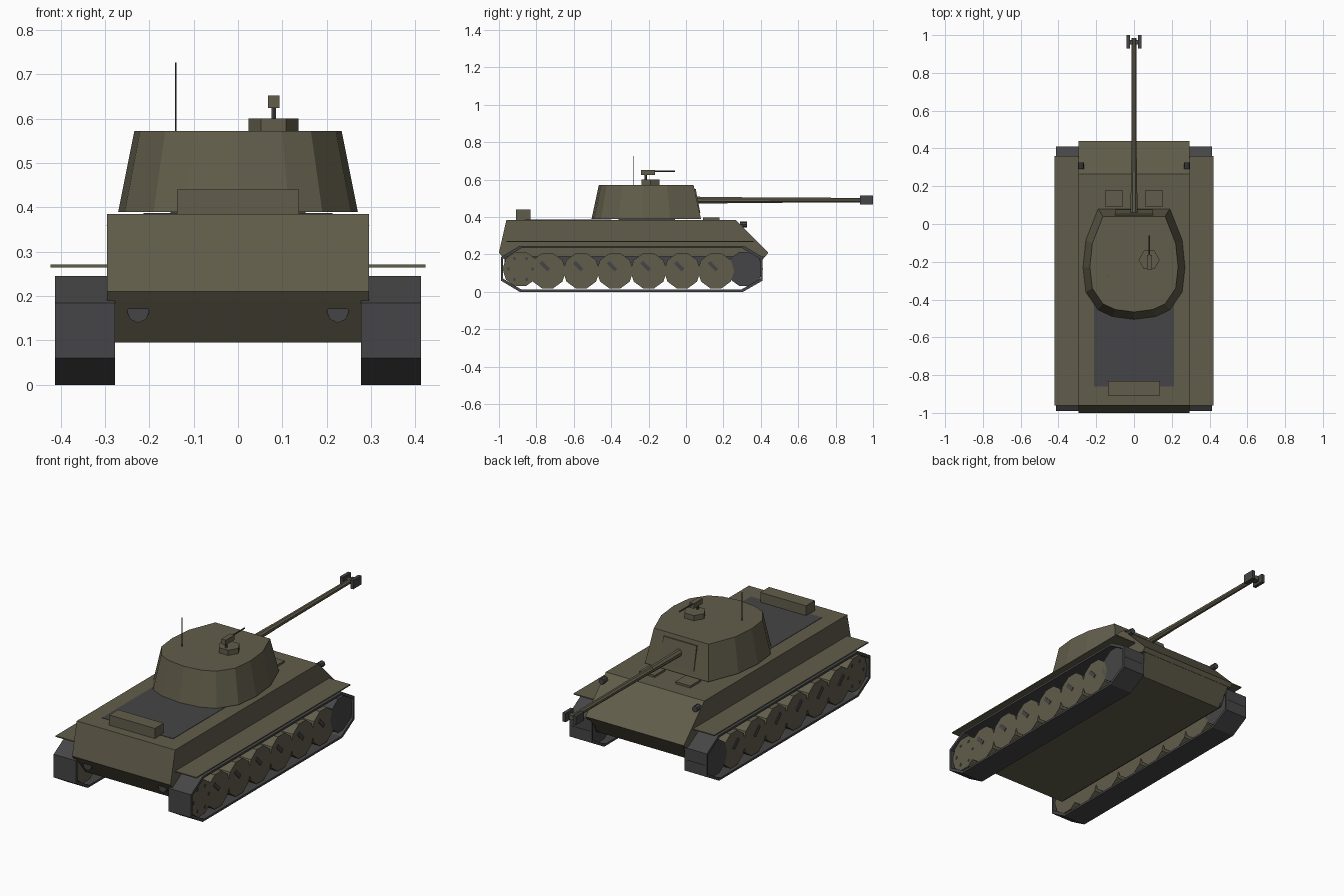
import bpy, bmesh, math
from mathutils import Matrix, Vector

if "Cube" in bpy.data.objects:
    bpy.data.objects.remove(bpy.data.objects["Cube"])


def material(name, rgb):
    m = bpy.data.materials.new(name)
    m.diffuse_color = (*rgb, 1)
    m.use_nodes = True
    m.node_tree.nodes["Principled BSDF"].inputs["Base Color"].default_value = m.diffuse_color
    return m


OLIVE = material("olive_paint", (0.12, 0.11, 0.07))
DARK = material("dark_metal", (0.06, 0.06, 0.063))


def finish(name, bm, mat):
    bmesh.ops.recalc_face_normals(bm, faces=bm.faces)
    me = bpy.data.meshes.new(name)
    bm.to_mesh(me)
    bm.free()
    me.materials.append(mat)
    ob = bpy.data.objects.new(name, me)
    bpy.context.collection.objects.link(ob)
    return ob


def loft(name, rings, mat):
    """Closed solid through rings that have equal point counts."""
    bm = bmesh.new()
    vs = [[bm.verts.new(p) for p in r] for r in rings]
    n = len(vs[0])
    for a, b in zip(vs, vs[1:]):
        for i in range(n):
            j = (i + 1) % n
            bm.faces.new((a[i], a[j], b[j], b[i]))
    bm.faces.new(vs[0])
    bm.faces.new(vs[-1])
    return finish(name, bm, mat)


def side_prism(name, profile, x0, x1, mat):
    return loft(name, [[(x, y, z) for y, z in profile] for x in (x0, x1)], mat)


def box(name, x, y, z, mat, tilt=0):
    """Box from ranges; tilt turns it about the x axis through its centre."""
    bm = bmesh.new()
    c = Vector([(r[0] + r[1]) / 2 for r in (x, y, z)])
    s = [r[1] - r[0] for r in (x, y, z)]
    mtx = Matrix.Translation(c) @ Matrix.Rotation(tilt, 4, 'X') @ Matrix.Diagonal((*s, 1))
    bmesh.ops.create_cube(bm, size=1, matrix=mtx)
    return finish(name, bm, mat)


def rod(name, a, b, r1, r2, sides, mat, spin=0):
    bm = bmesh.new()
    a, b = Vector(a), Vector(b)
    d = b - a
    mtx = (Matrix.Translation((a + b) / 2) @ d.to_track_quat('Z', 'Y').to_matrix().to_4x4()
           @ Matrix.Rotation(spin, 4, 'Z'))
    bmesh.ops.create_cone(bm, cap_ends=True, segments=sides, radius1=r1, radius2=r2,
                          depth=d.length, matrix=mtx)
    return finish(name, bm, mat)


# Hull: sponson body over a narrower belly
side_prism("upper_hull", [(-0.96, 0.385), (0.265, 0.385), (0.44, 0.21), (0.425, 0.19),
                          (-0.985, 0.19), (-1.0, 0.21)], -0.295, 0.295, OLIVE)
side_prism("lower_hull", [(-0.985, 0.192), (0.425, 0.192), (0.35, 0.095), (-0.91, 0.095)],
           -0.277, 0.277, OLIVE)
box("engine_deck", (-0.213, 0.213), (-0.86, -0.4), (0.383, 0.387), DARK)
box("rear_stowage_box", (-0.137, 0.137), (-0.908, -0.832), (0.38, 0.44), OLIVE)

# Turret: rounded plan, sides sloping inwards
half = [(0.19, 0.08), (0.255, -0.085), (0.27, -0.23), (0.255, -0.36), (0.19, -0.455), (0.115, -0.49)]
plan = half + [(0, -0.505)] + [(-x, y) for x, y in reversed(half)]
cy = -0.215
loft("turret", [[(x * s, cy + (y - cy) * s, z) for x, y in plan]
                for s, z in ((1, 0.39), (0.865, 0.572))], OLIVE)
box("turret_ring", (-0.15, 0.15), (-0.36, -0.06), (0.38, 0.395), DARK)
loft("mantlet", [[(-w, y, z), (w, y, z), (w, y - 0.03, z), (-w, y - 0.03, z)]
                 for w, y, z in ((0.1, 0.077, 0.42), (0.1, 0.052, 0.55))], OLIVE)

# Main gun and muzzle brake
gz = 0.49
rod("gun_sleeve", (0, 0.05, gz), (0, 0.3, gz), 0.02, 0.017, 8, OLIVE, math.pi / 8)
rod("gun_barrel", (0, 0.29, gz), (0, 0.985, gz), 0.016, 0.013, 8, OLIVE, math.pi / 8)
box("muzzle_crossbar", (-0.03, 0.03), (0.95, 0.975), (gz - 0.01, gz + 0.01), DARK)

# Commander's cupola with machine gun, and antenna
rod("cupola", (0.08, -0.19, 0.57), (0.08, -0.19, 0.6), 0.056, 0.056, 6, OLIVE,
    0 if abs(Vector((0, 0, 1)).to_track_quat('Z', 'Y').angle) < 0.1 else math.pi / 6)
rod("machine_gun_post", (0.081, -0.215, 0.595), (0.081, -0.215, 0.63), 0.006, 0.006, 6, DARK)
box("machine_gun_body", (0.068, 0.094), (-0.24, -0.165), (0.624, 0.652), OLIVE)
rod("machine_gun_barrel", (0.081, -0.17, 0.645), (0.081, -0.06, 0.645), 0.004, 0.004, 6, DARK)
rod("antenna", (-0.14, -0.28, 0.565), (-0.14, -0.28, 0.727), 0.002, 0.002, 5, DARK)

# Parts on both sides
loop = [(-0.89, 0), (0.305, 0), (0.41, 0.06), (0.41, 0.185), (0.31, 0.245),
        (-0.89, 0.245), (-0.99, 0.185), (-0.99, 0.06)]
inner = [(y - math.copysign(0.011, y + 0.29), z - math.copysign(0.011, z - 0.122)) for y, z in loop]
wheels = [-0.74, -0.56, -0.38, -0.2, -0.02, 0.16]


def track(name, x0, x1):
    bm = bmesh.new()
    rings = [[bm.verts.new((x, y, z)) for y, z in p]
             for p, x in ((loop, x0), (loop, x1), (inner, x1), (inner, x0))]
    for a, b in zip(rings, rings[1:] + rings[:1]):
        for i in range(8):
            j = (i + 1) % 8
            bm.faces.new((a[i], a[j], b[j], b[i]))
    return finish(name, bm, DARK)


def wheel(name, s, y, z, r, sides, mat, x0=0.29, x1=0.4):
    ring = [(y + r * math.cos(2 * math.pi * i / sides), z + r * math.sin(2 * math.pi * i / sides))
            for i in range(sides)]
    return side_prism(name, ring, s * x0, s * x1, mat)


for s, side in ((-1, "left"), (1, "right")):
    def span(a, b):
        return tuple(sorted((s * a, s * b)))

    box(side + "_fender", span(0.29, 0.422), (-0.96, 0.36), (0.265, 0.271), OLIVE)
    track(side + "_track", *span(0.277, 0.412))
    side_prism(side + "_track_backing", [(-0.93, 0.235), (0.33, 0.235), (0.4, 0.18), (0.36, 0.1),
                                         (-0.9, 0.1), (-0.97, 0.18)], s * 0.274, s * 0.284, DARK)
    for i, y in enumerate(wheels):
        wheel(f"{side}_road_wheel_{i + 1}", s, y, 0.112, 0.098, 10, OLIVE)
        box(f"{side}_suspension_arm_{i + 1}", span(0.28, 0.404), (y - 0.046, y + 0.014),
            (0.127, 0.147), DARK, -math.pi / 4)
    wheel(side + "_rear_wheel", s, -0.885, 0.122, 0.096, 10, OLIVE)
    for k in range(6):
        a = k * math.pi / 3
        wheel(f"{side}_rear_wheel_bolt_{k + 1}", s, -0.885 + 0.065 * math.cos(a),
              0.122 + 0.065 * math.sin(a), 0.009, 6, DARK, 0.39, 0.402)
    wheel(side + "_drive_wheel", s, 0.315, 0.122, 0.096, 10, DARK)
    box(side + "_driver_hatch", span(0.062, 0.152), (0.09, 0.18), (0.38, 0.396), OLIVE)
    rod(side + "_headlight", (s * 0.28, 0.29, 0.36), (s * 0.28, 0.325, 0.36), 0.016, 0.016, 8, DARK)
    rod(side + "_exhaust", (s * 0.225, -0.9, 0.165), (s * 0.225, -0.97, 0.165), 0.025, 0.025, 8, DARK)
    box(side + "_muzzle_plate", span(0.022, 0.04), (0.93, 1.0), (0.466, 0.514), DARK)
